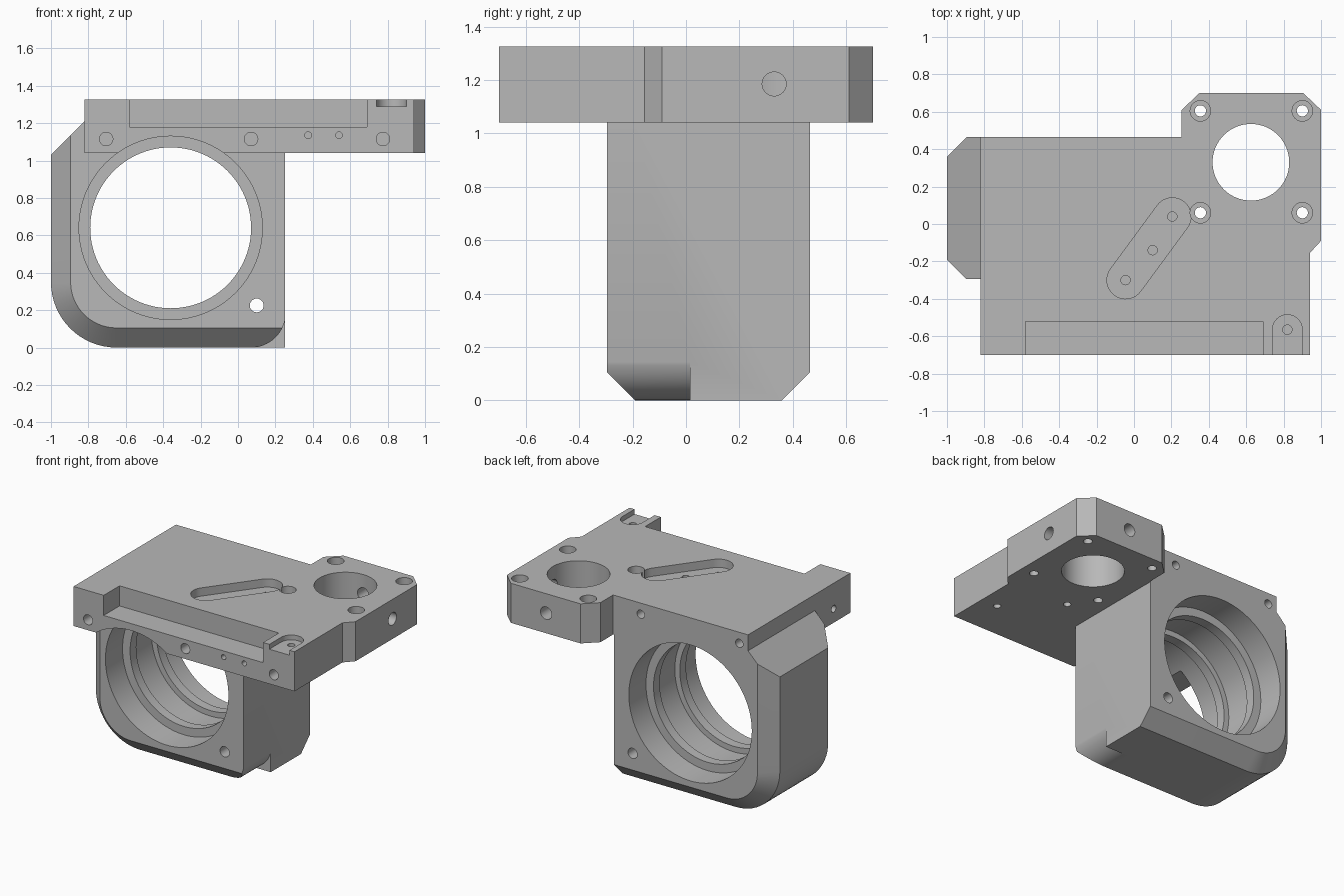
import bpy, bmesh, math
from mathutils import Vector

cube = bpy.data.objects.get("Cube")
if cube:
    bpy.data.objects.remove(cube, do_unlink=True)

grey = bpy.data.materials.new("machined grey")
grey.use_nodes = True
grey.diffuse_color = (0.48, 0.48, 0.48, 1)
grey.node_tree.nodes["Principled BSDF"].inputs["Base Color"].default_value = grey.diffuse_color


def loft(name, rings):
    """Closed solid through matching rings of 3D points."""
    bm = bmesh.new()
    loops = [[bm.verts.new(p) for p in ring] for ring in rings]
    for a, b in zip(loops, loops[1:]):
        for i in range(len(a)):
            j = (i + 1) % len(a)
            bm.faces.new((a[i], a[j], b[j], b[i]))
    bm.faces.new(loops[0])
    bm.faces.new(loops[-1])
    bmesh.ops.recalc_face_normals(bm, faces=bm.faces)
    mesh = bpy.data.meshes.new(name)
    bm.to_mesh(mesh)
    bm.free()
    mesh.materials.append(grey)
    ob = bpy.data.objects.new(name, mesh)
    bpy.context.collection.objects.link(ob)
    return ob


def prism_z(name, outline, z0, z1):
    return loft(name, [[(x, y, z) for x, y in outline] for z in (z0, z1)])


def prism_y(name, outline, y0, y1):
    return loft(name, [[(x, y, z) for x, z in outline] for y in (y0, y1)])


def arc(cx, cy, r, start, end, n=16):
    angles = [math.radians(start + (end - start) * i / n) for i in range(n + 1)]
    return [(cx + r * math.cos(a), cy + r * math.sin(a)) for a in angles]


def combine(target, tool, operation):
    mod = target.modifiers.new("boolean", 'BOOLEAN')
    mod.operation = operation
    mod.solver = 'EXACT'
    mod.object = tool
    bpy.context.view_layer.objects.active = target
    bpy.ops.object.modifier_apply(modifier=mod.name)
    bpy.data.objects.remove(tool, do_unlink=True)


def drill(target, start, end, radius, sides=24):
    """Cut a round hole between two points."""
    start, end = Vector(start), Vector(end)
    turn = (end - start).to_track_quat('Z', 'Y')
    circle = [turn @ Vector((x, y, 0)) for x, y in arc(0, 0, radius, 0, 360, sides)[:-1]]
    tool = loft("hole_cutter", [[p + c for p in circle] for c in (start, end)])
    combine(target, tool, 'DIFFERENCE')


# Top plate with a chamfered rear corner lobe
TOP, UNDER, FRONT, BACK = 1.325, 1.04, -0.70, 0.465
bracket = prism_z("bearing_bracket", [
    (-0.82, FRONT), (0.94, FRONT), (0.94, -0.155), (1, -0.09), (1, 0.61), (0.905, 0.70),
    (0.35, 0.70), (0.255, 0.61), (0.255, BACK), (-0.82, BACK)], UNDER, TOP)

# Bearing housing, chamfered front and back along its left and lower sides
def housing_ring(y, c):
    corner = arc(-0.65, 0.35, 0.35 - c, 180, 270)
    side = [(0.25, c), (0.25, 1.23), (-0.80, 1.23), (-1 + c, 1.03 + c)]
    return [(x, y, z) for x, z in corner + side]

CH = 0.105
housing = loft("housing", [housing_ring(-0.295, CH), housing_ring(-0.19, 0),
                           housing_ring(0.36, 0), housing_ring(BACK, CH)])

# Rounded relief on the front half of the lower right corner
relief = arc(0.07, 0.185, 0.185, -90, 0) + [(0.3, 0.185), (0.3, -0.05), (0.07, -0.05)]
combine(housing, prism_y("relief_cutter", relief, -0.4, 0.015), 'DIFFERENCE')
combine(bracket, housing, 'UNION')

# Main bore: through hole, counterbores at both ends and an inner chamber
for y0, y1, r in ((-0.9, 0.9, 0.43), (-0.9, -0.10, 0.49), (0.27, 0.9, 0.49), (-0.03, 0.2, 0.47)):
    drill(bracket, (-0.36, y0, 0.64), (-0.36, y1, 0.64), r, 96)

# Large vertical hole in the lobe with two cross holes
drill(bracket, (0.625, 0.33, 0.9), (0.625, 0.33, 1.5), 0.205, 64)
drill(bracket, (1.1, 0.33, 1.185), (0.7, 0.33, 1.185), 0.045)
drill(bracket, (0.625, 0.8, 1.185), (0.625, 0.45, 1.185), 0.045)

# Counterbored screw holes around it
for x in (0.355, 0.90):
    for y in (0.06, 0.605):
        drill(bracket, (x, y, 0.95), (x, y, 1.5), 0.03)
        drill(bracket, (x, y, TOP - 0.12), (x, y, 1.5), 0.055)

# Diagonal slot with three blind holes
ends = Vector((-0.045, -0.30)), Vector((0.205, 0.04))
lean = math.degrees(math.atan2(*reversed(ends[1] - ends[0])))
slot = arc(*ends[1], 0.1, lean - 90, lean + 90) + arc(*ends[0], 0.1, lean + 90, lean + 270)
combine(bracket, prism_z("slot_cutter", slot, TOP - 0.06, 1.4), 'DIFFERENCE')
for x, y in (ends[0], (0.10, -0.14), ends[1]):
    drill(bracket, (x, y, 1.15), (x, y, 1.4), 0.025)

# Front ledge and the small round-ended pocket
ledge = [(-0.58, -0.8), (0.69, -0.8), (0.69, -0.52), (-0.58, -0.52)]
combine(bracket, prism_z("ledge_cutter", ledge, 1.18, 1.4), 'DIFFERENCE')
pocket = [(0.74, -0.8), (0.90, -0.8)] + arc(0.82, -0.565, 0.08, 0, 180)
combine(bracket, prism_z("pocket_cutter", pocket, 1.29, 1.4), 'DIFFERENCE')
drill(bracket, (0.82, -0.565, 1.2), (0.82, -0.565, 1.4), 0.025)

# Screw holes in the front edge
for x, z, r in ((-0.705, 1.115, 0.036), (0.07, 1.115, 0.036), (0.775, 1.115, 0.036),
                (0.375, 1.135, 0.018), (0.54, 1.135, 0.018)):
    drill(bracket, (x, -0.8, z), (x, -0.55, z), r)

# Housing through hole, rear holes, left edge hole and underside holes
drill(bracket, (0.10, -0.5, 0.225), (0.10, 0.6, 0.225), 0.037)
for x in (0.035, -0.75):
    drill(bracket, (x, 0.6, 1.245), (x, 0.3, 1.245), 0.03)
drill(bracket, (-0.95, -0.51, 1.14), (-0.65, -0.51, 1.14), 0.025)
for x, y in ((0.475, -0.11), (0.81, -0.42)):
    drill(bracket, (x, y, 0.95), (x, y, 1.18), 0.025)

# Smooth the bores while keeping machined edges crisp
bpy.ops.object.select_all(action='DESELECT')
bracket.select_set(True)
bpy.context.view_layer.objects.active = bracket
bpy.ops.object.shade_smooth_by_angle(angle=math.radians(25))
